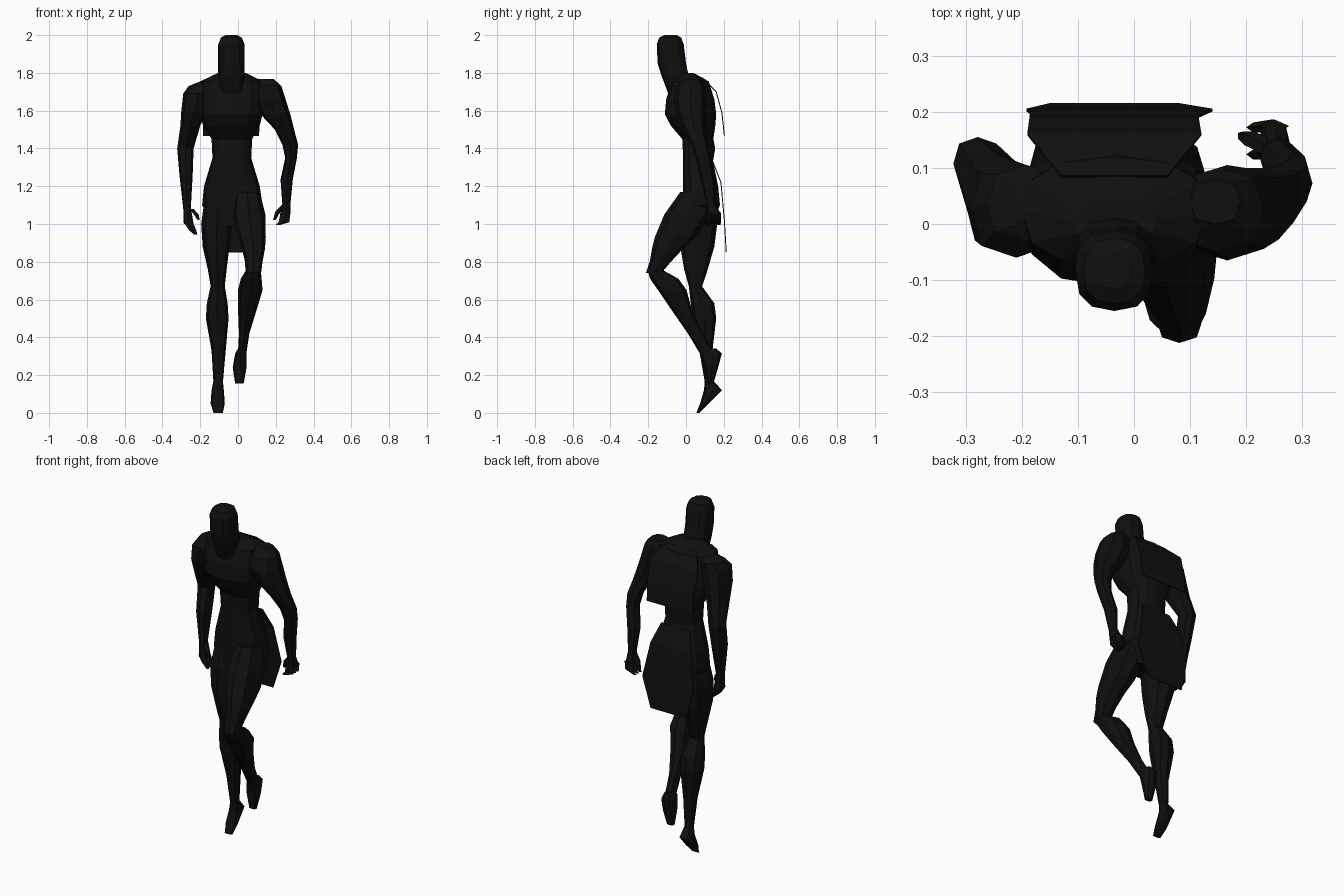
import bpy, bmesh, math

mat = bpy.data.materials.new("near_black")
mat.diffuse_color = (0.005, 0.005, 0.005, 1)


def finish(name, bm):
    bmesh.ops.recalc_face_normals(bm, faces=bm.faces)
    me = bpy.data.meshes.new(name)
    bm.to_mesh(me)
    bm.free()
    me.materials.append(mat)
    ob = bpy.data.objects.new(name, me)
    bpy.context.collection.objects.link(ob)
    return ob


def loft(name, rings, n=8, k=0.8):
    """Skin horizontal rounded sections, each (z, x0, x1, y0, y1)."""
    bm = bmesh.new()
    loops = []
    for z, x0, x1, y0, y1 in rings:
        loop = []
        for i in range(n):
            a = 2 * math.pi * i / n
            c, s = math.cos(a), math.sin(a)
            px = math.copysign(abs(c) ** k, c)
            py = math.copysign(abs(s) ** k, s)
            loop.append(bm.verts.new(((x0 + x1) / 2 + px * (x1 - x0) / 2,
                                      (y0 + y1) / 2 + py * (y1 - y0) / 2, z)))
        loops.append(loop)
    for a, b in zip(loops, loops[1:]):
        for i in range(n):
            j = (i + 1) % n
            bm.faces.new((a[i], a[j], b[j], b[i]))
    bm.faces.new(loops[0])
    bm.faces.new(loops[-1])
    return finish(name, bm)


def sheet(name, rows):
    """Thin hanging cloth from rows of (z, x0, x1, y)."""
    bm = bmesh.new()
    pts = [[bm.verts.new((x0 + (x1 - x0) * t / 2, y, z)) for t in range(3)]
           for z, x0, x1, y in rows]
    for a, b in zip(pts, pts[1:]):
        for i in range(2):
            bm.faces.new((a[i], a[i + 1], b[i + 1], b[i]))
    ob = finish(name, bm)
    mod = ob.modifiers.new("thickness", 'SOLIDIFY')
    mod.thickness = 0.005
    mod.offset = 0


# Head with neck
loft("head", [(2.0, -.065, -.005, -.115, -.05), (1.987, -.09, .02, -.142, -.025),
              (1.95, -.105, .035, -.155, -.012), (1.85, -.105, .035, -.15, 0),
              (1.78, -.105, .035, -.128, .015), (1.68, -.095, .025, -.09, .03)], n=12)

# Torso and hips
loft("torso", [(1.80, -.105, .04, -.03, .04), (1.755, -.2, .13, -.075, .12),
               (1.66, -.2, .13, -.105, .15), (1.58, -.2, .13, -.112, .16),
               (1.52, -.185, .115, -.08, .155), (1.45, -.14, .075, -.02, .145),
               (1.35, -.135, .07, -.015, .14), (1.2, -.18, .115, -.015, .17),
               (1.1, -.19, .13, -.02, .18), (.99, -.13, .06, -.02, .13)], n=12)

# Standing leg
loft("standing_leg", [(1.15, -.17, -.04, 0, .16), (1.0, -.195, -.03, -.03, .165),
                      (.88, -.187, -.045, -.03, .15), (.76, -.16, -.06, -.01, .115),
                      (.67, -.145, -.07, .015, .085), (.58, -.165, -.055, .025, .15),
                      (.5, -.17, -.05, .035, .16), (.33, -.14, -.065, .07, .14),
                      (.16, -.13, -.08, .1, .14)])
loft("standing_foot", [(.17, -.13, -.08, .1, .145), (.12, -.14, -.075, .095, .19),
                       (.05, -.145, -.07, .075, .12), (0, -.13, -.08, .055, .07)])

# Raised leg, bent at the knee
loft("raised_thigh", [(1.17, -.02, .115, -.03, .15), (1.05, -.03, .145, -.115, .13),
                      (.93, 0, .147, -.165, .05), (.87, .02, .143, -.18, -.015),
                      (.8, .037, .13, -.192, -.08), (.74, .04, .122, -.212, -.13)])
loft("raised_shin", [(.76, .045, .12, -.205, -.13), (.71, .015, .125, -.19, -.04),
                     (.65, 0, .13, -.148, .003), (.55, 0, .1, -.08, .03),
                     (.42, .005, .06, .01, .09), (.32, 0, .045, .07, .15)])
loft("raised_foot", [(.34, 0, .042, .08, .16), (.315, -.015, .045, .075, .19),
                     (.24, -.028, .045, .1, .17), (.155, -.015, .03, .115, .145)])

# Arms
loft("right_arm", [(1.755, -.2, -.12, 0, .08), (1.73, -.262, -.12, -.03, .105),
                   (1.69, -.29, -.13, -.06, .11), (1.6, -.3, -.165, -.05, .12),
                   (1.52, -.305, -.2, -.01, .13), (1.4, -.322, -.235, .06, .155),
                   (1.26, -.31, -.24, .03, .13), (1.08, -.29, -.25, .04, .09)])
loft("left_arm", [(1.767, .1, .19, 0, .08), (1.73, .07, .23, -.05, .1),
                  (1.66, .08, .252, -.065, .105), (1.58, .12, .277, -.045, .1),
                  (1.5, .195, .297, -.01, .1), (1.42, .235, .318, .03, .115),
                  (1.35, .25, .312, .05, .13), (1.235, .225, .29, .08, .15),
                  (1.1, .235, .277, .11, .155)])

# Hands with thumb and fingers
loft("right_palm", [(1.09, -.29, -.25, .04, .09), (1.0, -.287, -.235, .03, .1)])
loft("left_palm", [(1.11, .235, .277, .11, .155), (1.05, .222, .277, .11, .185)])
for i in range(3):
    y = .03 + i * .023
    loft("right_finger", [(1.01, -.287, -.24, y, y + .022),
                          (.97, -.262, -.222, y, y + .022),
                          (.945, -.235, -.215, y, y + .018)], n=4, k=1)
    y = .115 + i * .024
    loft("left_finger", [(1.06, .225, .277, y, y + .023),
                         (1.01, .215, .272, y, y + .023),
                         (.995, .2, .225, y, y + .018)], n=4, k=1)
loft("right_thumb", [(1.08, -.262, -.235, .03, .06), (1.05, -.235, -.208, .02, .045),
                     (1.02, -.215, -.202, .02, .035)], n=5)
loft("left_thumb", [(1.1, .228, .255, .12, .15), (1.065, .195, .225, .135, .165),
                    (1.02, .184, .198, .15, .165)], n=5)

# Back cape and rear hip cloth
sheet("cape", [(1.775, -.13, .06, .085), (1.7, -.19, .12, .16),
               (1.59, -.186, .115, .19), (1.467, -.185, .112, .203)])
sheet("hip_cloth", [(1.33, -.125, .06, .142), (1.22, -.165, .1, .185),
                    (1.02, -.192, .14, .203), (.85, -.15, .08, .213)])
